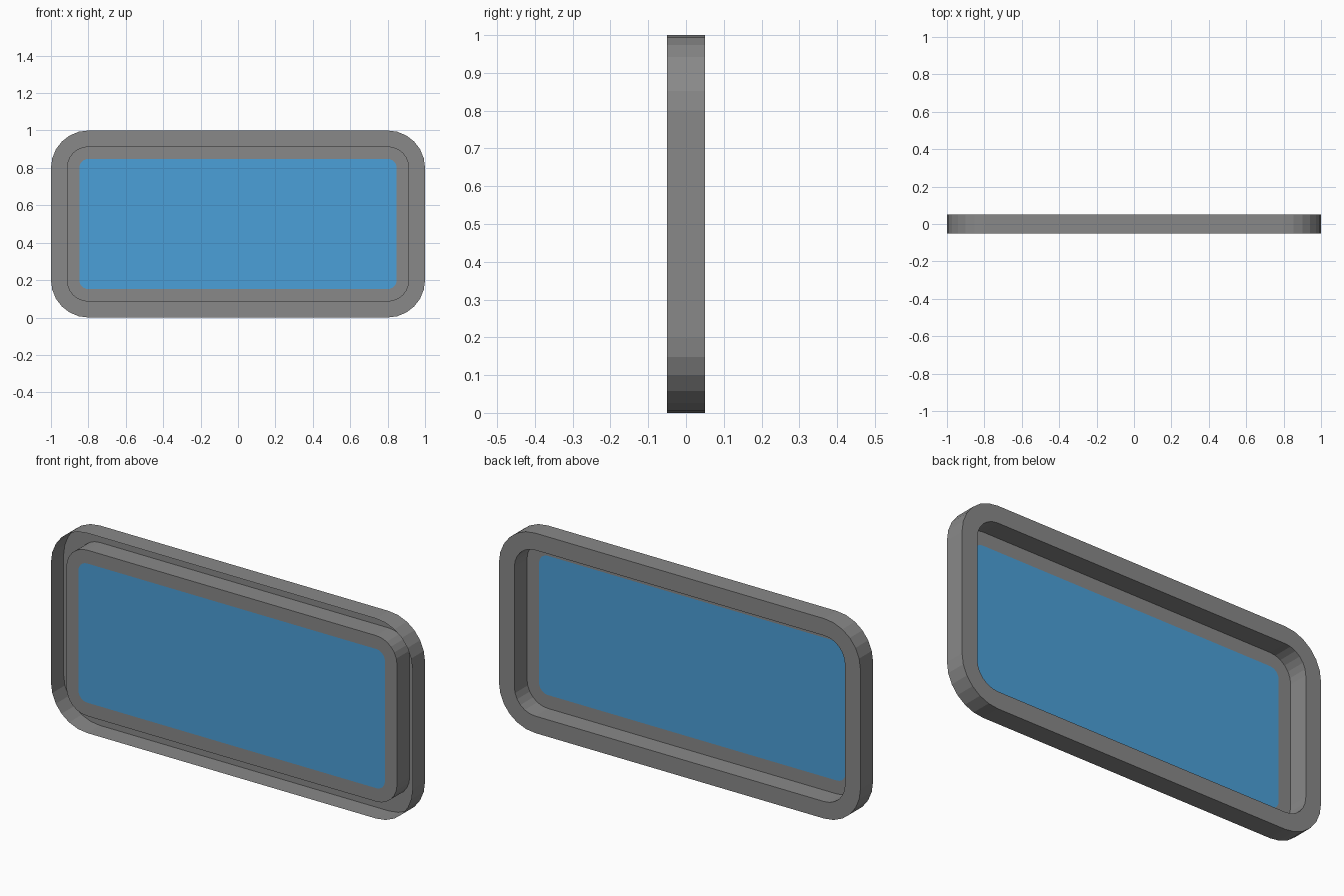
import bpy, bmesh, math

if "Cube" in bpy.data.objects:
    bpy.data.objects.remove(bpy.data.objects["Cube"])

SEG = 6            # facets per rounded corner
CX, CZ = 0.8, 0.3  # corner centres, measured from the middle of the panel
FRONT, BACK = -0.05, 0.05


def material(name, rgb):
    mat = bpy.data.materials.new(name)
    mat.diffuse_color = (*rgb, 1)
    mat.use_nodes = True
    mat.node_tree.nodes["Principled BSDF"].inputs["Base Color"].default_value = mat.diffuse_color
    return mat


def rounded_loop(bm, radius, y):
    """Rounded rectangle of vertices in the xz plane."""
    verts = []
    for q, (sx, sz) in enumerate([(1, 1), (-1, 1), (-1, -1), (1, -1)]):
        for k in range(SEG + 1):
            a = math.radians(90) * (q + k / SEG)
            verts.append(bm.verts.new((sx * CX + radius * math.cos(a), y,
                                       0.5 + sz * CZ + radius * math.sin(a))))
    return verts


def build(name, rings, mat, cap=False):
    """Skin successive rounded loops, optionally closing the last one."""
    bm = bmesh.new()
    loops = [rounded_loop(bm, r, y) for r, y in rings]
    n = len(loops[0])
    for a, b in zip(loops, loops[1:]):
        for i in range(n):
            j = (i + 1) % n
            bm.faces.new((a[i], b[i], b[j], a[j]))
    if cap:
        bm.faces.new(loops[-1][::-1])
    mesh = bpy.data.meshes.new(name)
    bm.to_mesh(mesh)
    bm.free()
    mesh.materials.append(mat)
    obj = bpy.data.objects.new(name, mesh)
    bpy.context.collection.objects.link(obj)
    return obj


grey = material("frame grey", (0.25, 0.25, 0.25))
blue = material("glass blue", (0.07, 0.35, 0.69))

# Thin shell: outer wall, back rim, recess wall, front border
build("window_frame", [(0.2, FRONT), (0.2, BACK), (0.115, BACK),
                       (0.115, FRONT), (0.048, FRONT)], grey)

# Pane flush with the front border
build("window_glass", [(0.048, FRONT)], blue, cap=True)
